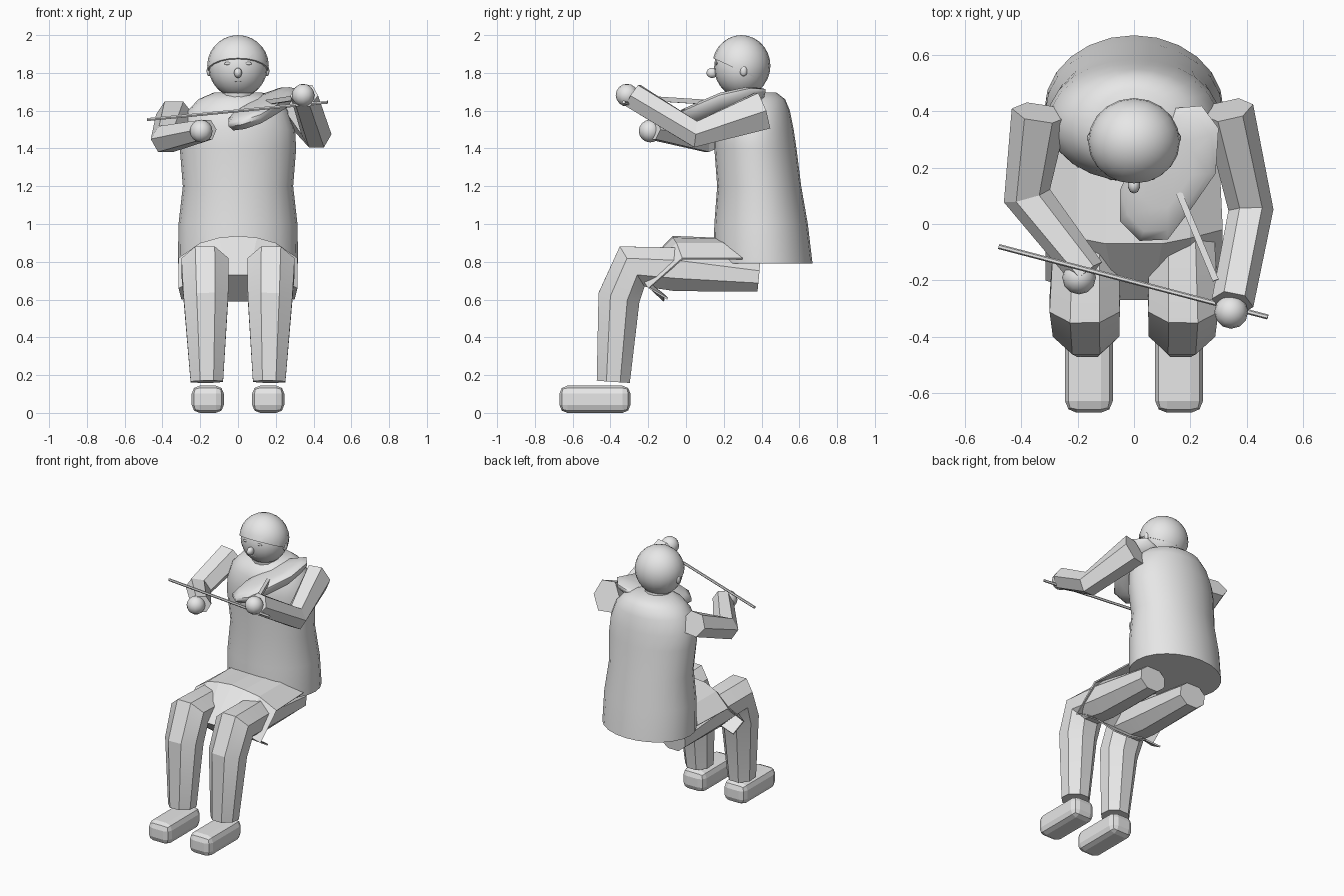
import bpy, bmesh, math
from mathutils import Vector, Matrix

if "Cube" in bpy.data.objects:
    bpy.data.objects.remove(bpy.data.objects["Cube"])

mat = bpy.data.materials.new("plain_grey")
mat.diffuse_color = (0.8, 0.8, 0.8, 1)
mat.use_nodes = True
mat.node_tree.nodes["Principled BSDF"].inputs["Base Color"].default_value = mat.diffuse_color


def finish(name, bm, smooth=None, normals=True):
    if normals:
        bmesh.ops.recalc_face_normals(bm, faces=bm.faces)
    me = bpy.data.meshes.new(name)
    bm.to_mesh(me)
    bm.free()
    ob = bpy.data.objects.new(name, me)
    bpy.context.collection.objects.link(ob)
    me.materials.append(mat)
    if smooth:
        bpy.ops.object.select_all(action='DESELECT')
        ob.select_set(True)
        bpy.context.view_layer.objects.active = ob
        bpy.ops.object.shade_smooth_by_angle(angle=math.radians(smooth))
    return ob


def loft(name, rings, smooth=None):
    """Skin a list of equal point rings and cap both ends."""
    bm = bmesh.new()
    vs = [[bm.verts.new(p) for p in r] for r in rings]
    n = len(vs[0])
    for a, b in zip(vs, vs[1:]):
        for i in range(n):
            j = (i + 1) % n
            bm.faces.new((a[i], a[j], b[j], b[i]))
    bm.faces.new(vs[0])
    bm.faces.new(vs[-1])
    return finish(name, bm, smooth)


def limb(name, stops, ref, sides, smooth=None):
    """Sweep a polygon along stops of (centre, half width, half height)."""
    pts = [Vector(s[0]) for s in stops]
    rings = []
    for k, (c, w, h) in enumerate(stops):
        t = Vector()
        if k > 0:
            t += (pts[k] - pts[k - 1]).normalized()
        if k < len(pts) - 1:
            t += (pts[k + 1] - pts[k]).normalized()
        t.normalize()
        v = t.cross(Vector(ref)).normalized()
        u = v.cross(t)
        rings.append([pts[k] + u * w * math.cos(a) + v * h * math.sin(a)
                      for a in ((i + .5) * 2 * math.pi / sides for i in range(sides))])
    return loft(name, rings, smooth)


def ball(name, c, r, seg=16, rows=10, smooth=50, cut=None):
    bm = bmesh.new()
    bmesh.ops.create_uvsphere(bm, u_segments=seg, v_segments=rows, radius=1)
    bmesh.ops.transform(bm, verts=bm.verts,
                        matrix=Matrix.Translation(c) @ Matrix.Diagonal((*r, 1)))
    if cut:
        bmesh.ops.bisect_plane(bm, geom=bm.verts[:] + bm.edges[:] + bm.faces[:],
                               plane_co=cut[0], plane_no=cut[1], clear_inner=True)
        bmesh.ops.holes_fill(bm, edges=[e for e in bm.edges if e.is_boundary])
    return finish(name, bm, smooth)


# torso: elliptical coat narrowing to the shoulders (z, half width, front y, back y)
profile = [(.79, .318, .145, .67), (1.0, .315, .15, .645), (1.2, .292, .165, .61),
           (1.4, .308, .15, .585), (1.5, .302, .15, .57), (1.6, .265, .165, .55),
           (1.66, .21, .2, .525), (1.695, .13, .26, .48)]
loft("coat_torso", [[(w * math.cos(a), (f + b) / 2 + (b - f) / 2 * math.sin(a), z)
                     for a in (i * math.pi / 12 for i in range(24))]
                    for z, w, f, b in profile], 50)

# neck, head and hair
limb("neck", [((0, .32, 1.6), .09, .09), ((0, .3, 1.74), .085, .085)], (1, 0, 0), 12, 50)
ball("head", (0, .295, 1.83), (.155, .146, .16), 20, 14)
ball("hair", (0, .293, 1.838), (.163, .154, .162), 20, 14, 40,
     ((0, .14, 1.88), (0, .42, .9)))

# face details
ball("nose", (0, .138, 1.8), (.022, .03, .027), 10, 8)
ball("mouth", (0, .173, 1.757), (.026, .008, .006), 10, 6)
for s, side in ((-1, "right"), (1, "left")):
    ball(side + "_ear", (s * .153, .305, 1.81), (.014, .02, .028), 10, 8)
    ball(side + "_eye", (s * .055, .161, 1.85), (.02, .006, .008), 10, 6)

# coat flap draped over the lap and folded under at the front
rows = [[(0, .22, .925), (.1, .22, .92), (.2, .2, .9), (.3, .3, .82)],
        [(0, -.07, .937), (.1, -.07, .928), (.2, -.05, .9), (.315, -.02, .82)],
        [(0, -.27, .73), (.06, -.27, .73), (.2, -.24, .72), (.315, -.2, .66)],
        [(0, -.12, .59), (.06, -.12, .59), (.2, -.12, .62), (.3, -.1, .6)]]
bm = bmesh.new()
grid = []
for r in rows:
    full = [(-x, y, z) for x, y, z in reversed(r[1:])] + r
    grid.append([bm.verts.new(p) for p in full])
for a, b in zip(grid, grid[1:]):
    for i in range(len(a) - 1):
        bm.faces.new((a[i], b[i], b[i + 1], a[i + 1]))
flap = finish("coat_flap", bm, None, False)
sol = flap.modifiers.new("thickness", 'SOLIDIFY')
sol.thickness = .01

# legs and shoes
for s, side in ((-1, "right"), (1, "left")):
    limb(side + "_leg", [((s * .165, .385, .72), .105, .085),
                         ((s * .17, -.05, .76), .125, .125),
                         ((s * .175, -.285, .775), .135, .135),
                         ((s * .17, -.355, .61), .128, .12),
                         ((s * .165, -.385, .165), .093, .095)], (1, 0, 0), 8, 20)
    bm = bmesh.new()
    bmesh.ops.create_cube(bm, size=1)
    bmesh.ops.transform(bm, verts=bm.verts, matrix=Matrix.Translation((s * .16, -.482, .072))
                        @ Matrix.Diagonal((.17, .376, .144, 1)))
    shoe = finish(side + "_shoe", bm)
    bev = shoe.modifiers.new("rounding", 'BEVEL')
    bev.width = .042
    bev.segments = 2

# arms and hands
limb("right_arm", [((-.335, .395, 1.58), .085, .1), ((-.38, .1, 1.45), .08, .085),
                   ((-.165, -.175, 1.5), .06, .065)], (0, 0, 1), 6)
limb("left_arm", [((.335, .405, 1.6), .115, .09), ((.415, .05, 1.475), .08, .08),
                  ((.35, -.28, 1.68), .075, .075)], (0, 0, 1), 6)
ball("right_hand", (-.195, -.19, 1.492), (.06, .06, .06), 12, 8)
ball("left_hand", (.345, -.312, 1.682), (.06, .06, .06), 12, 8)

# instrument body: tilted bulging board held under the chin
outline = [(-.05, .12), (-.05, .01), (.02, -.06), (.12, -.055), (.2, .05), (.29, .18),
           (.3, .34), (.24, .42), (.13, .41), (.03, .3)]


def board(scale, lift):
    ring = []
    for x, y in outline:
        x, y = .12 + (x - .12) * scale, .17 + (y - .17) * scale
        ring.append((x, y, 1.615 + .33 * (x - .12) + .2 * (y - .17) + lift))
    return ring


loft("instrument_body", [board(.5, -.06), board(.85, -.045), board(1, -.01),
                         board(1, .01), board(.85, .03), board(.5, .04)], 50)

# instrument neck and bow
limb("instrument_neck", [((.16, .11, 1.645), .018, .016), ((.29, -.2, 1.665), .018, .016)],
     (0, 0, 1), 4)
limb("bow", [((-.48, -.08, 1.553), .009, .009), ((.475, -.33, 1.645), .009, .009)],
     (0, 0, 1), 6)
